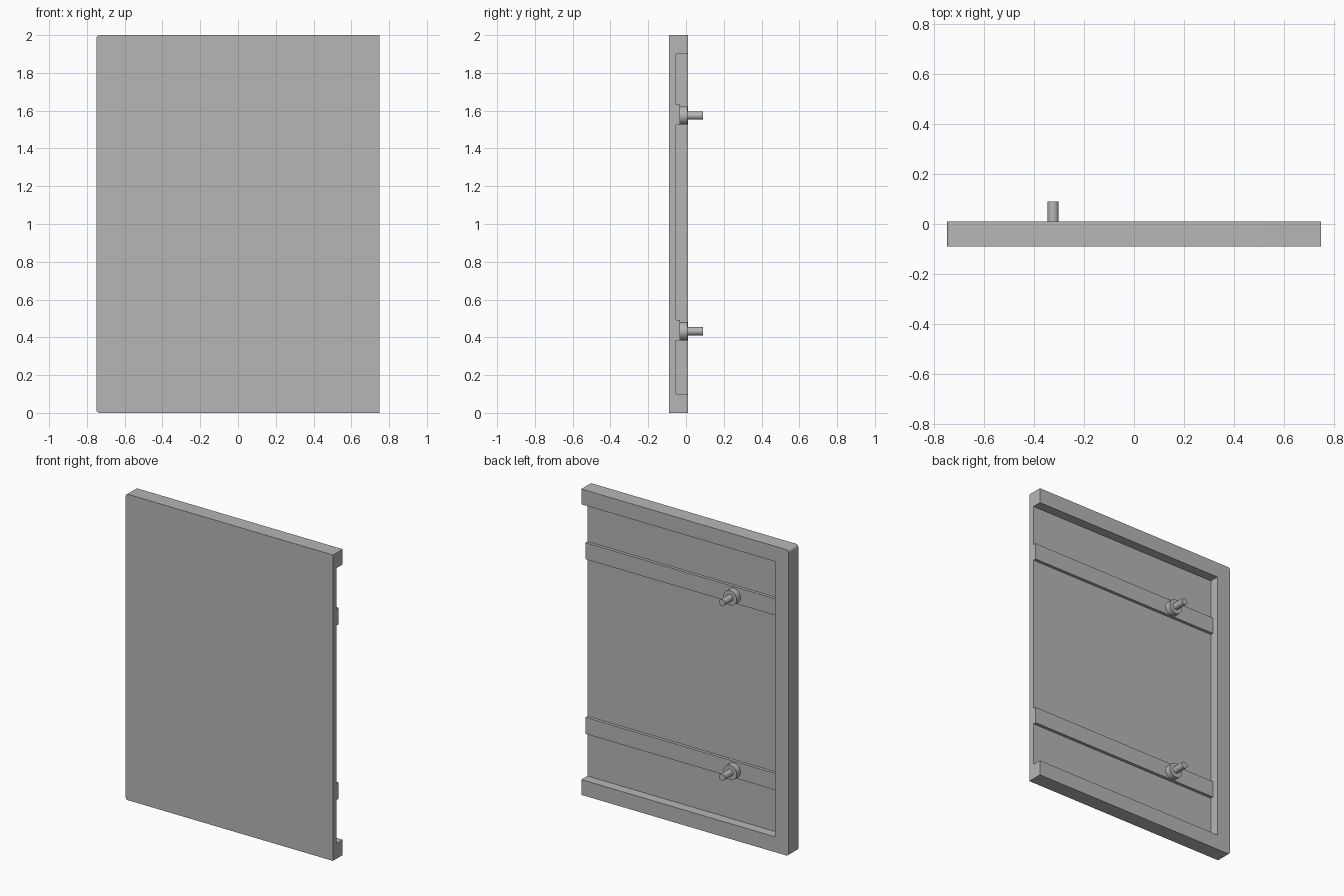
import bpy
import bmesh
import math
from mathutils import Matrix, Vector

cube = bpy.data.objects.get("Cube")
if cube:
    bpy.data.objects.remove(cube, do_unlink=True)

# One plain grey for the whole piece
grey = bpy.data.materials.new("plain grey")
grey.use_nodes = True
colour = (0.47, 0.47, 0.47, 1)
grey.diffuse_color = colour
grey.node_tree.nodes["Principled BSDF"].inputs["Base Color"].default_value = colour


def make_object(name, bm):
    mesh = bpy.data.meshes.new(name)
    bm.normal_update()
    bm.to_mesh(mesh)
    bm.free()
    mesh.materials.append(grey)
    obj = bpy.data.objects.new(name, mesh)
    bpy.context.collection.objects.link(obj)
    return obj


def box_mesh(low, high):
    low, high = Vector(low), Vector(high)
    bm = bmesh.new()
    bmesh.ops.create_cube(bm, size=1, matrix=Matrix.Translation((low + high) / 2)
                          @ Matrix.Diagonal((*(high - low), 1)))
    return bm


def smooth(obj):
    bpy.ops.object.select_all(action="DESELECT")
    obj.select_set(True)
    bpy.context.view_layer.objects.active = obj
    bpy.ops.object.shade_smooth_by_angle(angle=math.radians(30))


def rod(name, x, z, radius, y0, y1):
    bm = bmesh.new()
    bmesh.ops.create_cone(
        bm, cap_ends=True, segments=32, radius1=radius, radius2=radius, depth=y1 - y0,
        matrix=Matrix.Translation((x, (y0 + y1) / 2, z)) @ Matrix.Rotation(math.pi / 2, 4, "X"))
    smooth(make_object(name, bm))


HALF, FRONT, BACK, FLOOR, RIM = 0.75, -0.09, 0.01, -0.052, 0.1

# Door panel: slab with two small rounded corners on its closed side
bm = box_mesh((-HALF, FRONT, 0), (HALF, BACK, 2))
corners = [e for e in bm.edges
           if all(v.co.x < 0 for v in e.verts)
           and abs(e.verts[0].co.y - e.verts[1].co.y) > 0.05]
bmesh.ops.bevel(bm, geom=corners, offset=0.018, segments=6, profile=0.5, affect="EDGES")
panel = make_object("door_panel", bm)

# Hollow out the back, leaving a rim on three sides and the +x side open
cutter = make_object("recess_cutter",
                     box_mesh((RIM - HALF, FLOOR, RIM), (HALF + 0.1, BACK + 0.1, 2 - RIM)))
cutter.hide_render = True
cut = panel.modifiers.new("recess", "BOOLEAN")
cut.operation = "DIFFERENCE"
cut.solver = "EXACT"
cut.object = cutter
bpy.context.view_layer.objects.active = panel
panel.select_set(True)
bpy.ops.object.modifier_apply(modifier=cut.name)
bpy.data.objects.remove(cutter, do_unlink=True)
smooth(panel)

# Two battens across the recess, each with a stepped peg
PEG_X, BATTEN_TOP = -0.324, -0.032
for label, base in (("lower", 0.383), ("upper", 1.525)):
    make_object(label + "_batten",
                box_mesh((RIM - HALF, FLOOR, base), (HALF, BATTEN_TOP, base + 0.108)))
    peg_z = base + 0.049
    rod(label + "_peg_collar", PEG_X, peg_z, 0.048, BATTEN_TOP, 0.008)
    rod(label + "_peg_pin", PEG_X, peg_z, 0.022, 0.008, 0.09)
